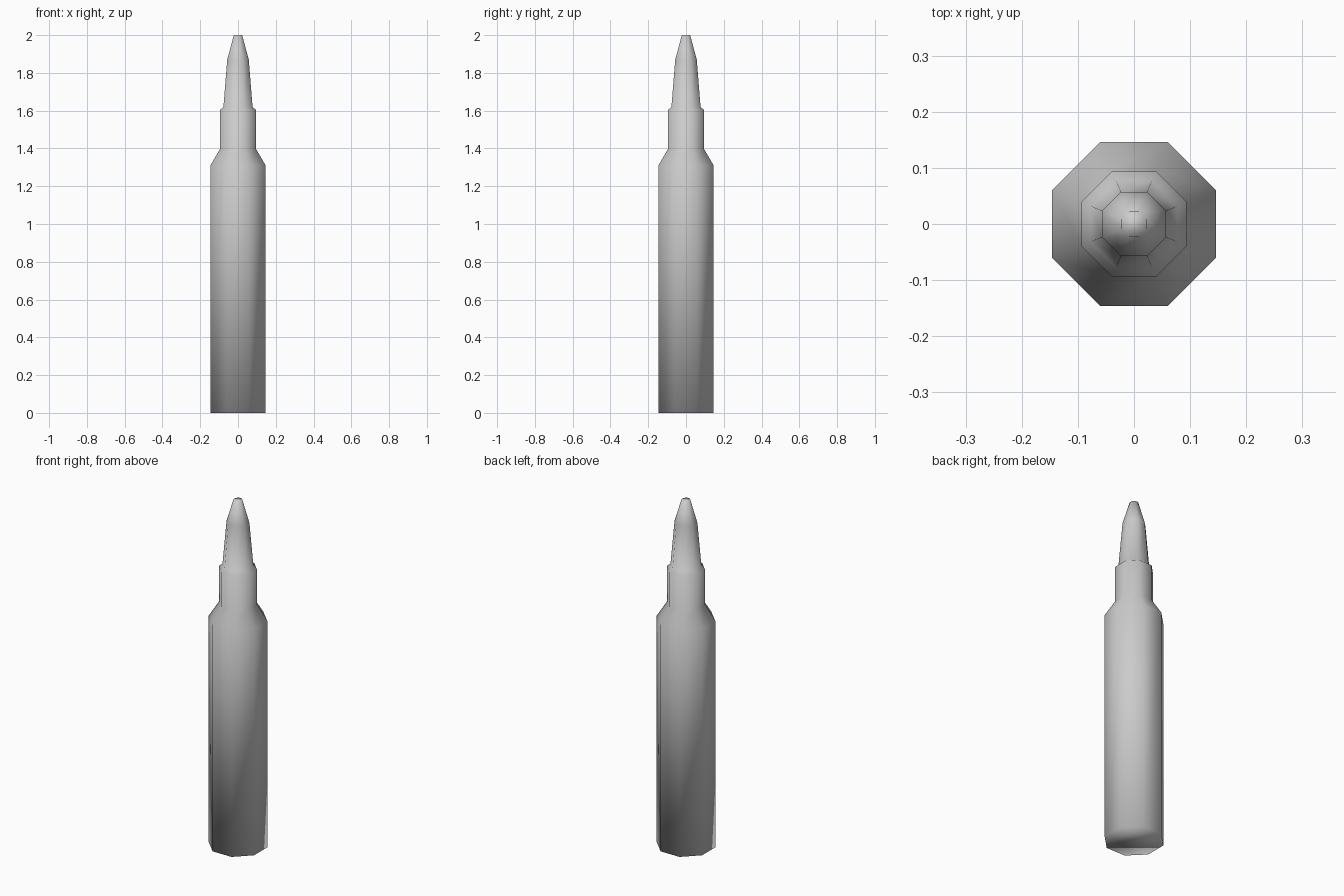
import bpy, bmesh
from math import pi, cos, sin

if "Cube" in bpy.data.objects:
    bpy.data.objects.remove(bpy.data.objects["Cube"])

SIDES = 8
# (flat-to-centre distance, height) from base to tip
PROFILE = [
    (0.146, 0.0), (0.146, 1.31),    # case wall
    (0.094, 1.40), (0.094, 1.605),  # shoulder and neck
    (0.077, 1.62),                  # rolled neck lip
    (0.057, 1.87), (0.022, 2.0),    # tapered tip
]


def lathe(name, profile):
    """Eight-sided smooth turned solid with flats facing the axes."""
    bm = bmesh.new()
    rings = []
    for apothem, z in profile:
        r = apothem / cos(pi / SIDES)
        angles = [(i + 0.5) * 2 * pi / SIDES for i in range(SIDES)]
        rings.append([bm.verts.new((r * cos(a), r * sin(a), z)) for a in angles])
    for low, high in zip(rings, rings[1:]):
        for i in range(SIDES):
            j = (i + 1) % SIDES
            bm.faces.new((low[i], low[j], high[j], high[i]))
    # end caps
    bm.faces.new(rings[0][::-1])
    bm.faces.new(rings[-1])
    for f in bm.faces:
        f.smooth = True
    mesh = bpy.data.meshes.new(name)
    bm.to_mesh(mesh)
    bm.free()
    obj = bpy.data.objects.new(name, mesh)
    bpy.context.collection.objects.link(obj)
    return obj


lathe("cartridge", PROFILE)
